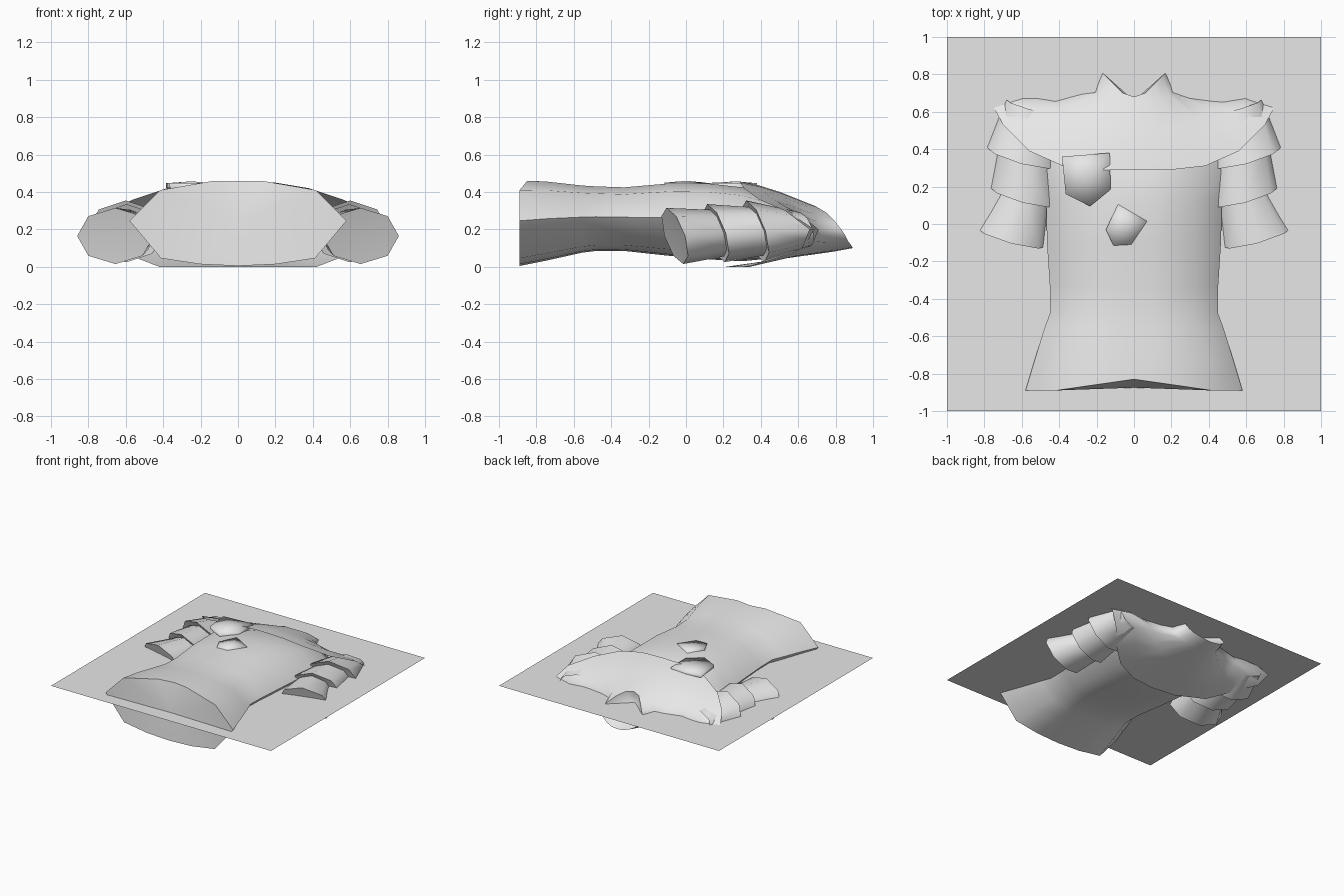
import bpy, bmesh, math
from mathutils import Vector

if "Cube" in bpy.data.objects:
    bpy.data.objects.remove(bpy.data.objects["Cube"])

cloth = bpy.data.materials.new("light grey cloth")
cloth.diffuse_color = (0.8, 0.8, 0.8, 1)
cloth.use_nodes = True
cloth.node_tree.nodes["Principled BSDF"].inputs["Base Color"].default_value = cloth.diffuse_color


def finish(name, bm, angle=75):
    """Turn a bmesh into a smooth-shaded object."""
    bmesh.ops.recalc_face_normals(bm, faces=bm.faces)
    mesh = bpy.data.meshes.new(name)
    bm.to_mesh(mesh)
    bm.free()
    for p in mesh.polygons:
        p.use_smooth = True
    mesh.set_sharp_from_angle(angle=math.radians(angle))
    mesh.materials.append(cloth)
    obj = bpy.data.objects.new(name, mesh)
    bpy.context.collection.objects.link(obj)
    return obj


def loft(name, rings, start=None, end=None, angle=75):
    """Skin closed rings; start / end are optional centre points of caps."""
    bm = bmesh.new()
    loops = [[bm.verts.new(p) for p in r] for r in rings]
    n = len(loops[0])
    for a, b in zip(loops, loops[1:]):
        for i in range(n):
            j = (i + 1) % n
            bm.faces.new((a[i], a[j], b[j], b[i]))
    for loop, tip in ((loops[0], start), (loops[-1], end)):
        if tip:
            c = bm.verts.new(tip)
            for i in range(n):
                bm.faces.new((loop[i], loop[(i + 1) % n], c))
    return finish(name, bm, angle)


def full(half):
    """Mirror a half ring (front centre to back centre) into a whole ring."""
    return [Vector(p) for p in half] + [Vector((-x, y, z)) for x, y, z in half[-2:0:-1]]


# Flat square sheet passing through the middle of the garment
bm = bmesh.new()
bmesh.ops.create_grid(bm, x_segments=1, y_segments=1, size=1)
bmesh.ops.translate(bm, verts=bm.verts, vec=(0, 0, 0.23))
finish("base_sheet", bm)

# Torso: one cross-section scaled along y (y, half width, bottom, top)
section = [(0, 1), (0.22, 1), (0.72, 0.89), (1, 0.53), (0.71, 0.09), (0.35, 0.02), (0, 0)]
stations = [(-0.89, 0.58, 0.005, 0.46), (-0.74, 0.535, 0.035, 0.455),
            (-0.56, 0.48, 0.075, 0.435), (-0.48, 0.45, 0.085, 0.43),
            (-0.33, 0.45, 0.085, 0.425), (-0.1, 0.465, 0.06, 0.445),
            (0.12, 0.47, 0.04, 0.445), (0.3, 0.5, 0.03, 0.425), (0.5, 0.5, 0.05, 0.36),
            (0.62, 0.42, 0.08, 0.31)]
rings = []
for k, (y, w, lo, hi) in enumerate(stations):
    half = []
    for sx, sz in section:
        notch = 0.06 * max(0, 1 - sx / 0.72) if k == 0 and sz > 0.5 else 0
        half.append((sx * w, y + notch, lo + sz * (hi - lo)))
    rings.append(full(half))
loft("torso", rings, start=(0, -0.875, 0.23), end=(0, 0.63, 0.2))

# Shoulder mantle: lower edge, collar base and neck edge, front to back
edge = [(0, 0.29, 0.455), (0.2, 0.29, 0.45), (0.38, 0.31, 0.42), (0.56, 0.39, 0.36),
        (0.70, 0.53, 0.30), (0.77, 0.66, 0.20), (0.70, 0.62, 0.10), (0.55, 0.45, 0.05),
        (0.42, 0.34, 0.0), (0.2, 0.23, 0.0), (0, 0.21, 0.0)]
base = [(0, 0.64, 0.345), (0.08, 0.655, 0.335), (0.14, 0.67, 0.315), (0.19, 0.69, 0.28),
        (0.205, 0.70, 0.245), (0.21, 0.71, 0.2), (0.2, 0.73, 0.16), (0.17, 0.75, 0.13),
        (0.12, 0.77, 0.1), (0.06, 0.78, 0.085), (0, 0.78, 0.08)]
neck = [(0, 0.68, 0.33), (0.06, 0.70, 0.32), (0.11, 0.75, 0.29), (0.15, 0.79, 0.25),
        (0.17, 0.81, 0.225), (0.175, 0.83, 0.2), (0.17, 0.85, 0.17), (0.14, 0.865, 0.14),
        (0.1, 0.88, 0.12), (0.05, 0.89, 0.105), (0, 0.89, 0.1)]


def blend(t, lift):
    out = []
    for i, (a, b) in enumerate(zip(edge, base)):
        p = Vector(a).lerp(Vector(b), t)
        p.y += lift * max(0, 1 - abs(i - 5) / 3)
        p.z += 0.012 if i < 4 else 0
        out.append(tuple(p))
    return out


loft("shoulder_mantle", [full(r) for r in (edge, blend(0.28, 0.035), blend(0.6, -0.01),
                                           base, neck)], end=(0, 0.66, 0.2))

# Sleeves: three flared tiers (centre x, y, z, radius x, radius z)
tiers = [(0.56, 0.64, 0.2, 0.14, 0.09), (0.60, 0.37, 0.19, 0.205, 0.165),
         (0.585, 0.375, 0.19, 0.16, 0.13), (0.595, 0.16, 0.18, 0.195, 0.155),
         (0.58, 0.165, 0.18, 0.14, 0.125), (0.655, -0.06, 0.165, 0.205, 0.15)]
for side, label in ((1, "right"), (-1, "left")):
    rings = []
    for cx, cy, cz, rx, rz in tiers:
        ring = []
        for i in range(8):
            a = i * math.pi / 4
            dx, dz = rx * math.cos(a), rz * math.sin(a)
            ring.append((side * (cx + dx), cy + 0.27 * dx - 0.3 * dz, cz + dz))
        rings.append(ring)
    loft("sleeve_" + label, rings, end=(side * 0.655, -0.05, 0.165))

# Two ragged patches on the chest: low domes with a short rim
patches = [("upper_patch", (-0.25, 0.27), 0.447,
            [(-0.385, 0.36), (-0.13, 0.38), (-0.125, 0.185), (-0.235, 0.095), (-0.365, 0.16)]),
           ("lower_patch", (-0.05, 0.0), 0.45,
            [(-0.085, 0.105), (0.07, 0.015), (-0.015, -0.11), (-0.11, -0.115), (-0.15, -0.03)])]
for name, (cx, cy), z, rim in patches:
    loft(name, [[(x, y, z - 0.025) for x, y in rim], [(x, y, z) for x, y in rim]],
         end=(cx, cy, z + 0.01), angle=120)
